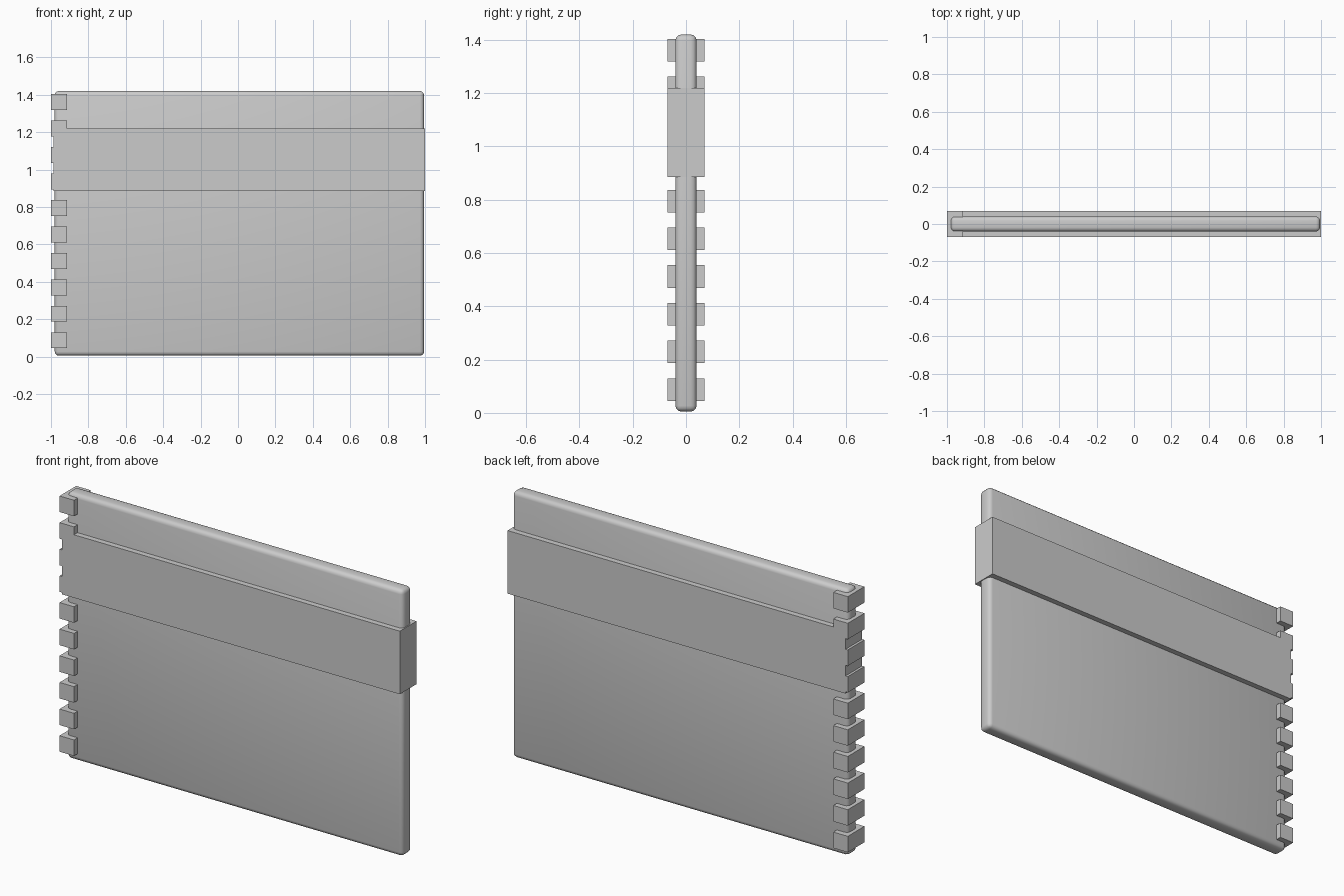
import bpy

cube = bpy.data.objects.get("Cube")
if cube:
    bpy.data.objects.remove(cube, do_unlink=True)

# One plain grey for the whole model
GREY = (0.6, 0.6, 0.6, 1.0)
grey = bpy.data.materials.new("plain grey")
grey.use_nodes = True
grey.diffuse_color = GREY
grey.node_tree.nodes["Principled BSDF"].inputs["Base Color"].default_value = GREY


def box(name, x, y, z):
    """Box spanning the given (low, high) ranges."""
    spans = (x, y, z)
    bpy.ops.mesh.primitive_cube_add(size=1, location=[(a + b) / 2 for a, b in spans])
    obj = bpy.context.object
    obj.name = name
    obj.scale = [b - a for a, b in spans]
    bpy.ops.object.transform_apply(location=False, rotation=False, scale=True)
    obj.data.materials.append(grey)
    return obj


# Softly rounded main panel
panel = box("panel", (-0.98, 0.995), (-0.04, 0.04), (0.005, 1.42))
bevel = panel.modifiers.new("rounded edges", "BEVEL")
bevel.width = 0.022
bevel.segments = 3
bpy.ops.object.shade_smooth()

# Thick band wrapped around the upper part
DEPTH = (-0.07, 0.07)
box("band", (-0.987, 1.0), DEPTH, (0.885, 1.22))

# Evenly spaced binding blocks along the right-hand edge
BLOCK, STEP, FIRST = 0.085, 0.1415, 0.045
for i in range(10):
    z = FIRST + i * STEP
    box(f"binding_block_{i + 1}", (-1.0, -0.915), DEPTH, (z, z + BLOCK))
